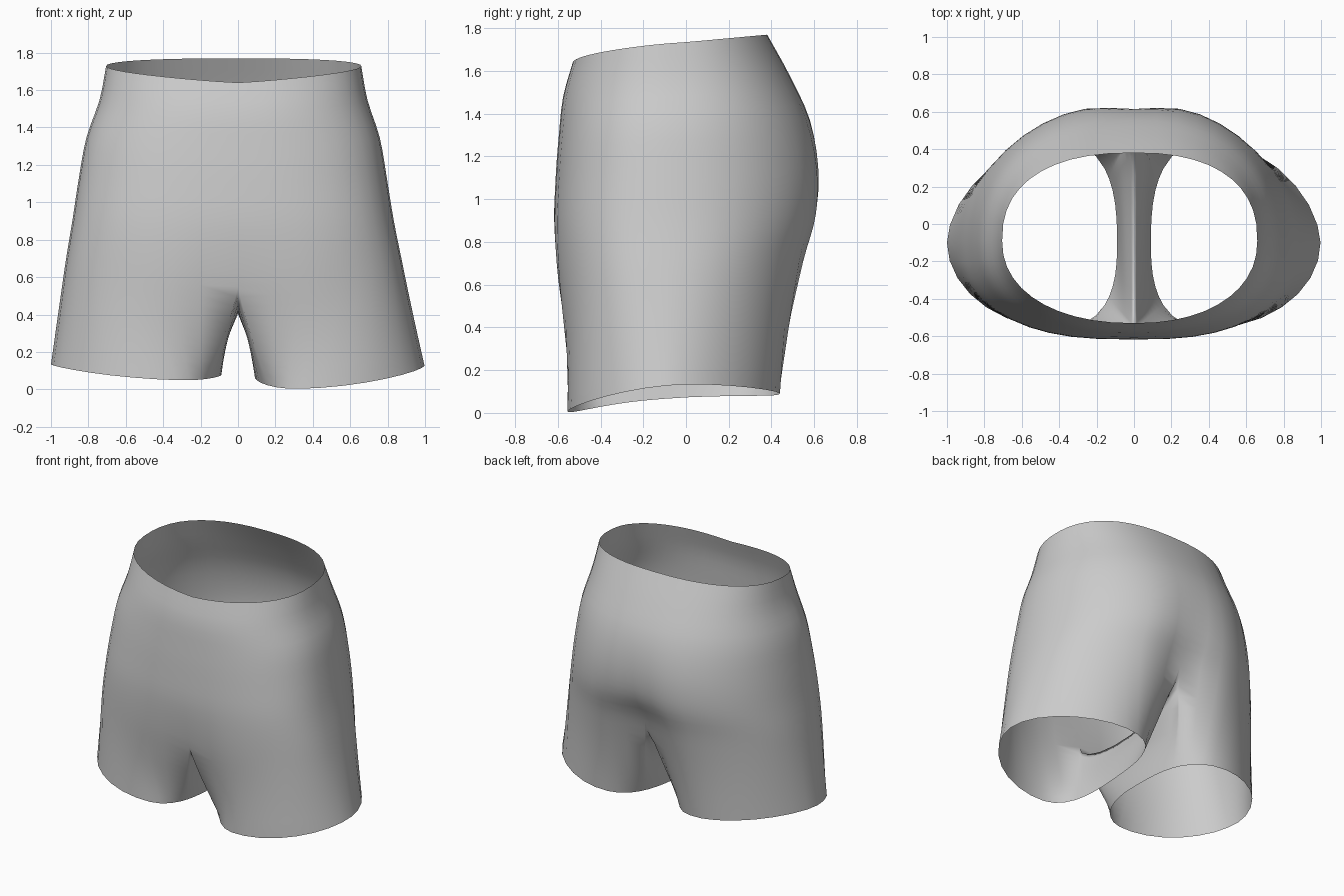
import bpy, bmesh, math
from mathutils import Vector

if "Cube" in bpy.data.objects:
    bpy.data.objects.remove(bpy.data.objects["Cube"], do_unlink=True)

OUTER, INNER = 22, 10              # columns around the body and on the inner thigh
KNOTS = [0, 0.17, 0.36, 0.57, 0.81, 1.07, 1.65]   # distance of each section below the waist


def power(v, n):
    return math.copysign(abs(v) ** (2 / n), v)


def body_ring(width, front, back, z_front, z_back, n_front, n_back, dent_front=0, dent_back=0):
    """Half ring around the hips, from the front centre past the side to the back centre."""
    ring, mid = [], -0.09
    for j in range(OUTER + 1):
        a = math.pi * (j / OUTER - 0.5)
        s = math.sin(a)
        n = n_back if s > 0 else n_front
        x = 0 if j in (0, OUTER) else width * power(math.cos(a), n)
        reach, dent = (back - mid, dent_back) if s > 0 else (mid - front, dent_front)
        y = mid + power(s, n) * (reach - dent * math.exp(-(x / 0.2) ** 2))
        rise = ((1 + s) / 2) ** 0.55
        ring.append(Vector((x, y, z_front + (z_back - z_front) * rise)))
    return ring


def hem_point(a):
    """Point on the leg opening at angle a, where zero is the outer side."""
    c, s = math.cos(a), math.sin(a)
    n = 2.6 if c < 0 else (1.75 if s > 0 else 1.95)
    x = 0.42 + (0.58 if c > 0 else 0.33) * power(c, n)
    y = -0.1 + (0.54 if s > 0 else 0.455) * power(s, n)
    return Vector((x, y, 0.06 + 0.03 * s + 0.03 * c + 0.04 * c * c))


def smooth_column(points, knots):
    """Smooth curve through the given points, with rows spaced evenly along it."""
    p = [2 * points[0] - points[1]] + points + [2 * points[-1] - points[-2]]
    k = [2 * knots[0] - knots[1]] + knots + [2 * knots[-1] - knots[-2]]
    slope = [(p[i + 1] - p[i - 1]) / (k[i + 1] - k[i - 1]) for i in range(1, len(p) - 1)]
    out = [points[0]]
    for i in range(len(points) - 1):
        h, d = knots[i + 1] - knots[i], points[i + 1] - points[i]
        m0, m1 = slope[i] * h, slope[i + 1] * h
        steps = round(h / 0.06)
        for r in range(1, steps + 1):
            t = r / steps
            out.append(points[i] + m0 * t + (3 * d - 2 * m0 - m1) * t * t + (m0 + m1 - 2 * d) * t ** 3)
    return out


# Hip sections from the waist down to where the legs part
sections = [
    body_ring(0.705, -0.53, 0.38, 1.64, 1.77, 2.2, 2.4),
    body_ring(0.74, -0.575, 0.485, 1.48, 1.58, 2.3, 2.3),
    body_ring(0.81, -0.595, 0.59, 1.30, 1.37, 2.4, 2.15, 0, 0.01),
    body_ring(0.85, -0.61, 0.645, 1.10, 1.15, 2.5, 2.1, 0, 0.03),
    body_ring(0.885, -0.62, 0.645, 0.85, 0.93, 2.6, 2.1, 0.005, 0.055),
    body_ring(0.925, -0.605, 0.59, 0.55, 0.71, 2.6, 2.1, 0.035, 0.11),
]
split = sections[-1]

# Leg opening, crotch seam and the rounded inner thigh between them
turn = math.radians(138)
hem_outer = [hem_point(-turn + 2 * turn * j / OUTER) for j in range(OUTER + 1)]
inner_columns = []
for k in range(1, INNER):
    t = k / INNER
    b, f = split[-1], split[0]
    y = (b.y + f.y) / 2 + (b.y - f.y) / 2 * math.cos(math.pi * t)
    seam = Vector((0, y, b.z + (f.z - b.z) * t - 0.22 * math.sin(math.pi * t)))
    hem = hem_point(turn + (2 * math.pi - 2 * turn) * t)
    thigh = seam.lerp(hem, 0.4)
    thigh.x += 0.04 * (1 - t) * math.sin(math.pi * t) ** 0.5
    inner_columns.append(smooth_column([seam, thigh, hem], [1.07, 1.3, 1.65]))

outer_columns = [smooth_column([s[j] for s in sections] + [hem_outer[j]], KNOTS) for j in range(OUTER + 1)]
torso_rows = len(outer_columns[0]) - len(inner_columns[0])

# Keep the front and back centre lines on the middle plane
for column in (outer_columns[0], outer_columns[-1]):
    for p in column[:torso_rows + 1]:
        p.x = 0

bm = bmesh.new()
for side in (1, -1):
    def place(p):
        x, z = p.x, max(p.z, 0)
        if side > 0:   # the left hip is slightly flatter
            x *= 1 - 0.065 * math.sin(math.pi / 2 * min(max(z - 0.1, 0) / 1.1, 1))
        if p.y < 0:    # the left leg hangs slightly lower at the front
            z -= side * 0.045 * -p.y * max(0, 1 - z / 0.4)
        return bm.verts.new((side * x, p.y, z))

    outer = [[place(p) for p in col] for col in outer_columns]
    inner = [[place(p) for p in col] for col in inner_columns]

    def panel(left, right):
        for a, b, c, d in zip(left, left[1:], right[1:], right):
            bm.faces.new((a, b, c, d) if side > 0 else (d, c, b, a))

    for left, right in zip(outer, outer[1:]):
        panel(left, right)
    legs = [outer[-1][torso_rows:]] + inner + [outer[0][torso_rows:]]
    for left, right in zip(legs, legs[1:]):
        panel(left, right)

# Join the halves along the centre seam
bmesh.ops.remove_doubles(bm, verts=[v for v in bm.verts if abs(v.co.x) < 1e-5], dist=1e-4)

mesh = bpy.data.meshes.new("shorts")
bm.to_mesh(mesh)
bm.free()
shorts = bpy.data.objects.new("shorts", mesh)
bpy.context.collection.objects.link(shorts)

cloth = bpy.data.materials.new("light_grey_cloth")
cloth.use_nodes = True
grey = (0.6, 0.6, 0.6, 1)
cloth.diffuse_color = grey
cloth.node_tree.nodes["Principled BSDF"].inputs["Base Color"].default_value = grey
mesh.materials.append(cloth)

for poly in mesh.polygons:
    poly.use_smooth = True
